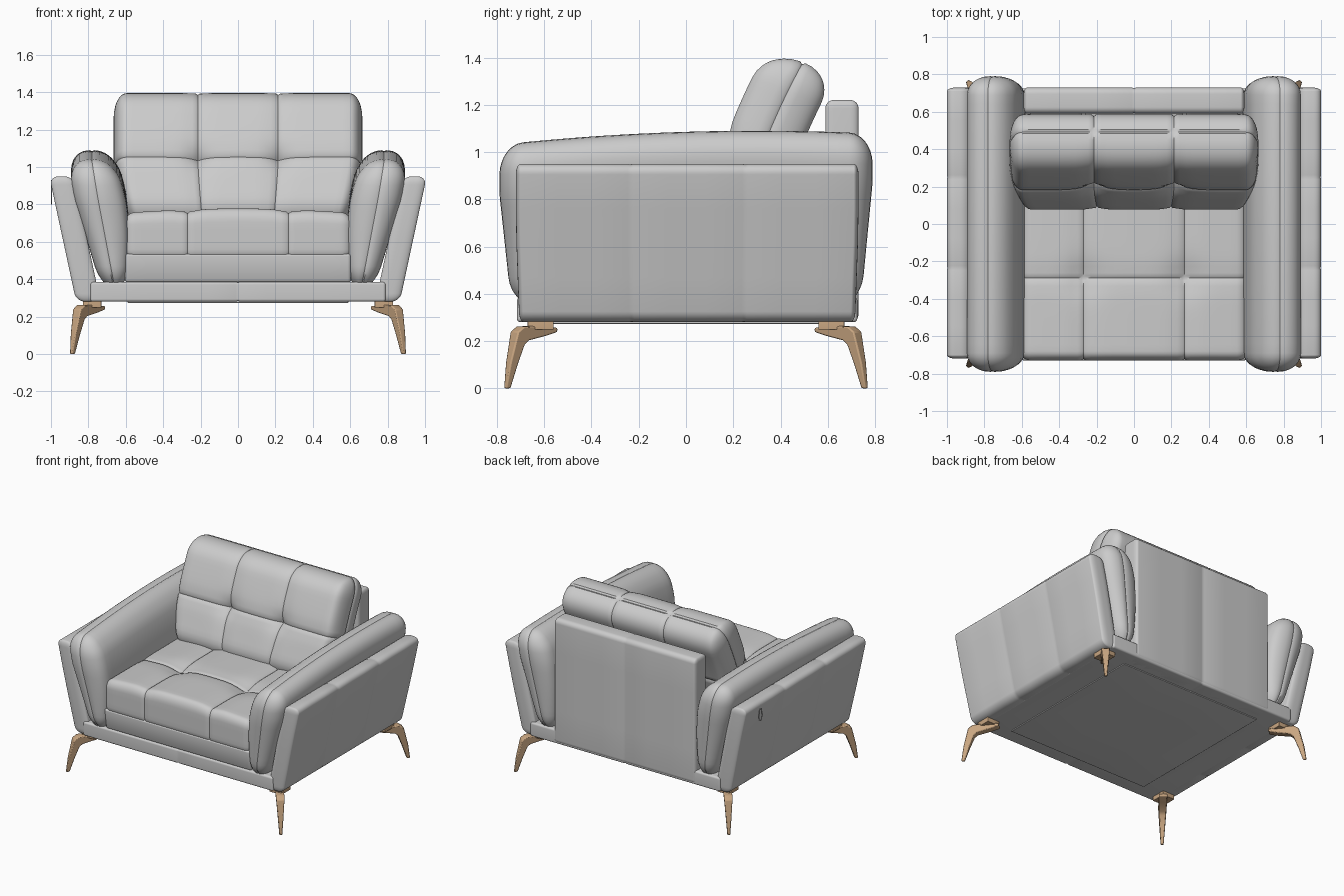
import bpy, bmesh
from math import exp, sin, cos, radians, hypot
from mathutils import Vector

if "Cube" in bpy.data.objects:
    bpy.data.objects.remove(bpy.data.objects["Cube"], do_unlink=True)


def clamp(v, low=0.0, high=1.0):
    return max(low, min(high, v))


def finish(name, bm, angle=40):
    bmesh.ops.recalc_face_normals(bm, faces=bm.faces)
    mesh = bpy.data.meshes.new(name)
    bm.to_mesh(mesh)
    bm.free()
    obj = bpy.data.objects.new(name, mesh)
    bpy.context.collection.objects.link(obj)
    bpy.ops.object.select_all(action="DESELECT")
    obj.select_set(True)
    bpy.context.view_layer.objects.active = obj
    bpy.ops.object.shade_smooth_by_angle(angle=radians(angle))
    return obj


def pad(name, half, radius, shape, seams=(), cell=0.05, depth=0.008):
    """Rounded, upholstered box with stitched seams; shape() places each point."""
    half, radius = Vector(half), Vector(radius)
    bm = bmesh.new()
    bmesh.ops.create_cube(bm, size=2)
    for v in bm.verts:
        v.co = v.co * half
    for axis in range(3):
        h, r = half[axis], radius[axis]
        flat = h - r
        steps = max(1, round(2 * flat / cell))
        cuts = [-flat + 2 * flat * i / steps for i in range(steps + 1)]
        for f in (0.25, 0.5, 0.75):
            cuts += [flat + r * f, -flat - r * f]
        for a, pos in seams:
            if a == axis:
                cuts = [c for c in cuts if abs(c - pos) > 0.016]
                cuts += [pos - 0.012, pos, pos + 0.012]
        normal = Vector((axis == 0, axis == 1, axis == 2))
        for c in cuts:
            geom = bm.verts[:] + bm.edges[:] + bm.faces[:]
            bmesh.ops.bisect_plane(bm, geom=geom, dist=1e-5,
                                   plane_co=normal * c, plane_no=normal)
    for v in bm.verts:
        p = v.co.copy()
        core = Vector([clamp(p[i], radius[i] - half[i], half[i] - radius[i])
                       for i in range(3)])
        d = Vector([(p[i] - core[i]) / radius[i] for i in range(3)]).normalized()
        n = Vector([d[i] / radius[i] for i in range(3)]).normalized()
        q = core + d * radius
        if any(abs(p[a] - pos) < 1e-4 for a, pos in seams):
            q -= n * depth
        v.co = shape(q)
    return finish(name, bm)


def at(x, y, z):
    centre = Vector((x, y, z))
    return lambda p: p + centre


wood = bpy.data.materials.new("leg_wood")
wood.use_nodes = True
wood.diffuse_color = (0.58, 0.38, 0.22, 1)
wood.node_tree.nodes["Principled BSDF"].inputs["Base Color"].default_value = (0.58, 0.38, 0.22, 1)

# Base frame, underside lining and upright back panel
pad("base_frame", (0.79, 0.72, 0.053), (0.015, 0.015, 0.015), at(0, 0.005, 0.333),
    [(0, 0.0)], 0.3, 0.004)
pad("underside_lining", (0.59, 0.6, 0.01), (0.004, 0.004, 0.004), at(0, 0, 0.283), cell=0.4)
pad("back_panel", (0.59, 0.07, 0.47), (0.02, 0.035, 0.035), at(0, 0.66, 0.75),
    [(0, 0.0)], 0.2, 0.004)


# Seat platform and tufted seat cushion
def platform_shape(p):
    p.y += 0.02 * clamp(-p.z / 0.07) * (p.y < 0)
    return p + Vector((0, -0.07, 0.46))


def seat_shape(p):
    top = clamp(p.z / 0.12)
    dx = abs(p.x) - 0.27
    dome = 0.028 * cos(p.x * 2.3)
    crease = 0.012 * exp(-(dx / 0.06) ** 2) + 0.008 * exp(-((p.y + 0.22) / 0.06) ** 2)
    tuft = 0.02 * exp(-(dx * dx + (p.y + 0.22) ** 2) / 0.01)
    p.z += top * (dome - crease - tuft)
    return p + Vector((0, -0.07, 0.625))


pad("seat_platform", (0.605, 0.66, 0.077), (0.02, 0.02, 0.012), platform_shape, cell=0.1)
pad("seat_cushion", (0.61, 0.66, 0.125), (0.06, 0.05, 0.06), seat_shape,
    [(0, -0.27), (0, 0.27), (1, -0.22)], 0.035)


# Leaning back cushion with two buttons
LEAN = radians(21)


def back_shape(p):
    front = clamp(-p.y / 0.12)
    dx, dz = abs(p.x) - 0.215, p.z + 0.02
    pinch = 0.045 * exp(-hypot(dx, dz) / 0.05)
    pinch += 0.01 * exp(-(dx / 0.05) ** 2) + 0.01 * exp(-(dz / 0.05) ** 2)
    y = p.y + front * (pinch - 0.012)
    x = p.x * (1 - 0.12 * clamp(-p.z / 0.385) ** 1.5)
    shift = 0.03 * clamp(p.z / 0.385) ** 2
    return Vector((x, 0.327 + y * cos(LEAN) + p.z * sin(LEAN) + shift,
                   1.02 - y * sin(LEAN) + p.z * cos(LEAN)))


pad("back_cushion", (0.665, 0.15, 0.385), (0.07, 0.14, 0.13), back_shape,
    [(0, -0.215), (0, 0.215), (2, -0.02), (1, 0.0)], 0.035)


# Flared side panels and padded arms
def panel_shape(side):
    def shape(p):
        z = p.z + 0.615
        return Vector((side * (0.80 + p.x + 0.215 * (z - 0.28)),
                       0.005 + p.y * (0.98 + 0.02 * clamp((z - 0.28) / 0.4)), z))
    return shape


def arm_shape(side):
    def shape(p):
        z = p.z + 0.72
        t = (z - 0.385) / 0.5
        k = clamp(t)
        x = 0.665 + 0.083 * t + p.x * (0.58 + 0.42 * k)
        if p.x < 0:
            x -= 0.025 * sin(3.14 * clamp(t / 1.3)) * clamp(-p.x / 0.1)
        y = p.y * (0.94 + 0.06 * k)
        return Vector((side * x, y, z - 0.05 * k * (y - 0.3) ** 2))
    return shape


for side, label in ((1, "left"), (-1, "right")):
    pad(label + "_side_panel", (0.065, 0.725, 0.335), (0.05, 0.02, 0.045),
        panel_shape(side), [(1, -0.24), (1, 0.245)], 0.15, 0.003)
    pad(label + "_arm_cushion", (0.13, 0.79, 0.37), (0.115, 0.1, 0.13),
        arm_shape(side), [(0, 0.0)], 0.05, 0.005)

# Splayed tapering legs with mounting blocks
LEG = [(0, 0.238), (0, 0.256), (0.1, 0.264), (0.18, 0.262), (0.212, 0.24), (0.245, 0.11),
       (0.262, 0), (0.238, 0), (0.205, 0.1), (0.172, 0.185), (0.15, 0.203), (0.06, 0.222)]


def leg(name, sx, sy):
    run = Vector((0.62, 0.785, 0))
    across = Vector((-run.y, run.x, 0))
    bm = bmesh.new()
    rings = []
    for sign in (-1, 1):
        ring = []
        for s, z in LEG:
            width = 0.01 + 0.075 * z
            p = Vector((0.73, 0.56, z)) + run * s + across * sign * width
            ring.append(bm.verts.new((p.x * sx, p.y * sy, z)))
        bm.faces.new(ring)
        rings.append(ring)
    a, b = rings
    for i in range(len(a)):
        j = (i + 1) % len(a)
        bm.faces.new((a[i], a[j], b[j], b[i]))
    obj = finish(name, bm)
    bevel = obj.modifiers.new("soft_edges", "BEVEL")
    bevel.width, bevel.segments = 0.006, 2
    return obj


for sx, side in ((1, "left"), (-1, "right")):
    for sy, end in ((-1, "front"), (1, "back")):
        tag = end + "_" + side
        block = pad(tag + "_leg_mount", (0.05, 0.055, 0.02), (0.004, 0.004, 0.004),
                    at(0.78 * sx, 0.615 * sy, 0.268), cell=0.2)
        for part in (leg(tag + "_leg", sx, sy), block):
            part.data.materials.append(wood)

# Small hanging loop on the right side panel
curve = bpy.data.curves.new("hanging_loop", "CURVE")
curve.dimensions = "3D"
curve.bevel_depth = 0.002
spline = curve.splines.new("POLY")
loop = [(0, 0.93), (0.012, 0.88), (0.02, 0.84), (0.014, 0.81),
        (0, 0.8), (-0.014, 0.81), (-0.02, 0.84), (-0.012, 0.88)]
spline.points.add(len(loop) - 1)
for point, (y, z) in zip(spline.points, loop):
    point.co = (-0.997, 0.54 + y, z, 1)
spline.use_cyclic_u = True
bpy.context.collection.objects.link(bpy.data.objects.new("hanging_loop", curve))
